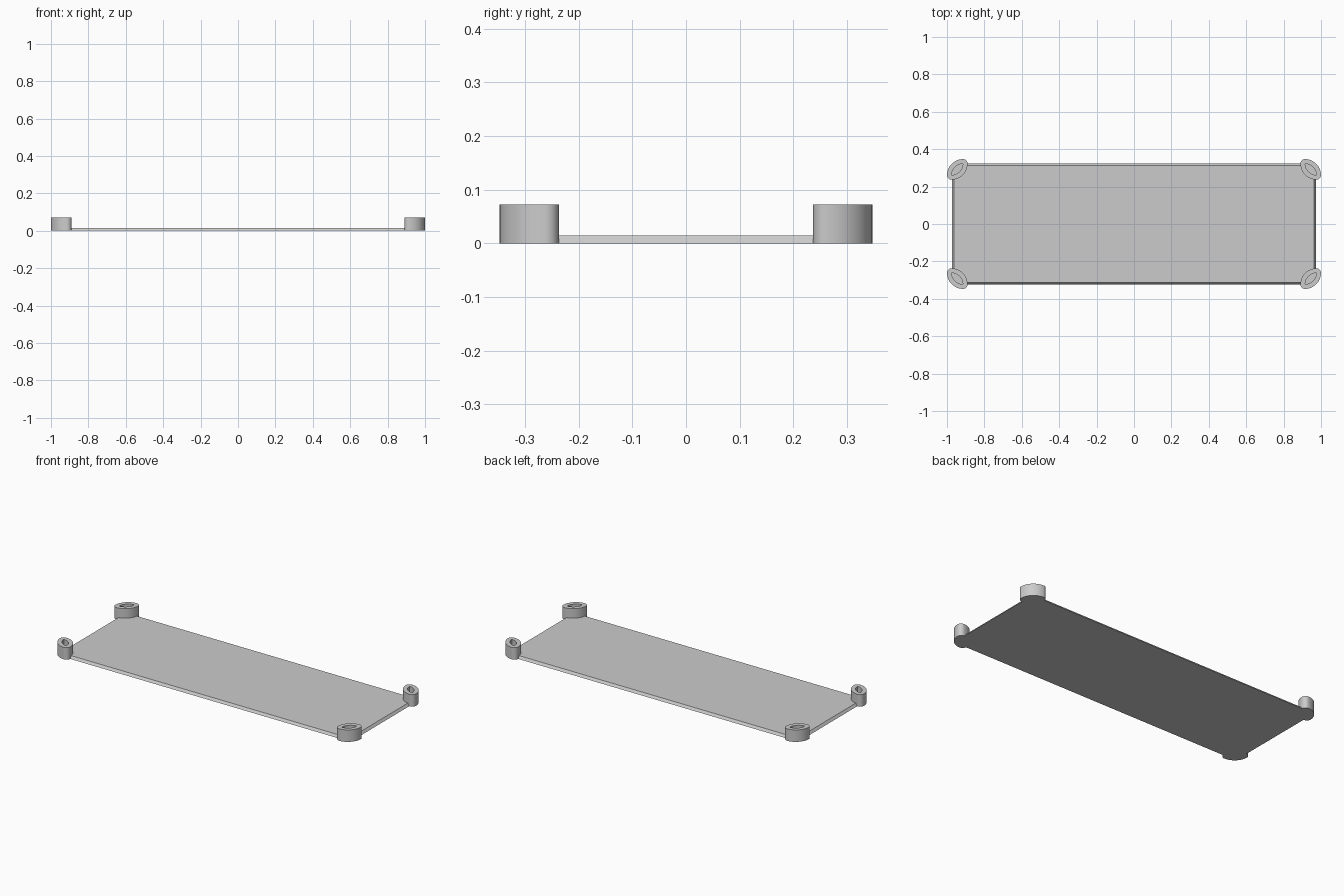
import bpy, bmesh
from math import sin, cos, asin, pi, hypot
from mathutils import Vector, Matrix

cube = bpy.data.objects.get("Cube")
if cube:
    bpy.data.objects.remove(cube, do_unlink=True)

grey = bpy.data.materials.new("light_grey")
grey.use_nodes = True
colour = (0.6, 0.6, 0.6, 1)
grey.diffuse_color = colour
grey.node_tree.nodes["Principled BSDF"].inputs["Base Color"].default_value = colour

PLATE_H, POST_H = 0.015, 0.072
CENTRE = Vector((0.945, 0.292, 0))
HALF_LEN, HALF_WID, WALL = 0.0425, 0.017, 0.025


def finish(name, bm):
    bmesh.ops.recalc_face_normals(bm, faces=bm.faces)
    mesh = bpy.data.meshes.new(name)
    bm.to_mesh(mesh)
    bm.free()
    mesh.materials.append(grey)
    obj = bpy.data.objects.new(name, mesh)
    bpy.context.collection.objects.link(obj)
    return obj


def lens(offset):
    """Two shallow arcs along x, pushed outward by offset with round tips."""
    radius = (HALF_LEN ** 2 + HALF_WID ** 2) / (2 * HALF_WID)
    sweep = asin(HALF_LEN / radius)
    steps = 16
    half = []
    for i in range(steps + 1):                     # upper arc, right to left
        a = pi / 2 - sweep + 2 * sweep * i / steps
        half.append(((radius + offset) * cos(a),
                     (radius + offset) * sin(a) - (radius - HALF_WID)))
    tip = pi / 2 - sweep
    for i in range(1, steps):                      # left tip
        a = pi - tip + 2 * tip * i / steps
        half.append((-HALF_LEN + offset * cos(a), offset * sin(a)))
    return half + [(-x, -y) for x, y in half]


def post(name, sx, sy):
    bm = bmesh.new()
    spin = Matrix.Rotation(-pi / 4, 3, 'Z')

    def ring(offset, z):
        out = []
        for x, y in lens(offset):
            p = spin @ Vector((x, y, z)) + CENTRE
            out.append(bm.verts.new((p.x * sx, p.y * sy, z)))
        return out

    # Outer wall, rim, pocket wall
    rings = [ring(WALL, 0), ring(WALL, POST_H), ring(0, POST_H), ring(0, PLATE_H)]
    n = len(rings[0])
    for low, high in zip(rings, rings[1:]):
        for i in range(n):
            j = (i + 1) % n
            bm.faces.new((low[i], low[j], high[j], high[i]))
    # Underside and pocket floor
    bm.faces.new(rings[0])
    bm.faces.new(rings[3])
    bmesh.ops.remove_doubles(bm, verts=bm.verts, dist=1e-5)
    return finish(name, bm)


# Thin plate with sloping edges, corners cut where they sit in the posts
bm = bmesh.new()
loops = []
for hx, hy, z in ((0.973, 0.323, 0), (0.962, 0.312, PLATE_H)):
    cut = 0.03
    quarter = [(hx, hy - cut), (hx - cut, hy)]
    pts = quarter + [(-x, y) for x, y in reversed(quarter)]
    pts += [(-x, -y) for x, y in pts]
    loops.append([bm.verts.new((x, y, z)) for x, y in pts])
for i in range(8):
    j = (i + 1) % 8
    bm.faces.new((loops[0][i], loops[0][j], loops[1][j], loops[1][i]))
for loop in loops:
    bm.faces.new(loop)
plate = finish("base_plate", bm)

# Corner posts
posts = [post(f"{end}_{side}_post", sx, sy)
         for end, sy in (("front", -1), ("back", 1))
         for side, sx in (("right", -1), ("left", 1))]

for obj in posts:
    bpy.ops.object.select_all(action='DESELECT')
    obj.select_set(True)
    bpy.context.view_layer.objects.active = obj
    bpy.ops.object.shade_smooth_by_angle(angle=pi / 6)
